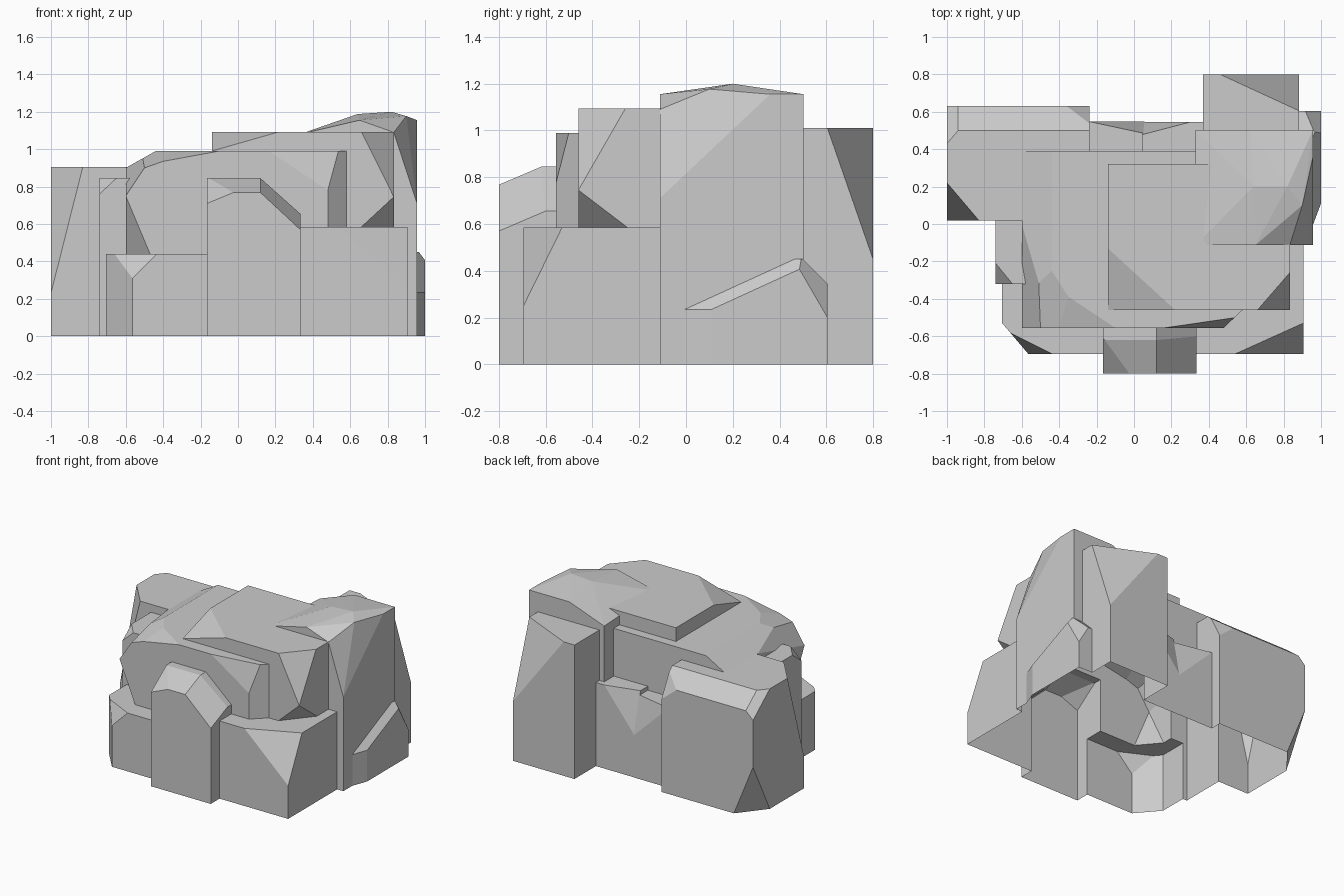
import bpy, bmesh
from mathutils import Vector

parts = []


def finish(name, bm):
    bmesh.ops.recalc_face_normals(bm, faces=bm.faces)
    me = bpy.data.meshes.new(name)
    bm.to_mesh(me)
    bm.free()
    ob = bpy.data.objects.new(name, me)
    bpy.context.collection.objects.link(ob)
    parts.append(ob)


def block(name, x, y, top, *cuts):
    """Box with planes (three points each) sliced off; runs below ground to be trimmed later."""
    bm = bmesh.new()
    z = (-0.1 - 0.011 * len(parts), top)
    for a in x:
        for b in y:
            for c in z:
                bm.verts.new((a, b, c))
    bmesh.ops.convex_hull(bm, input=bm.verts[:])
    mid = Vector((sum(x) / 2, sum(y) / 2, top / 2))
    for cut in cuts:
        p, q, r = map(Vector, cut)
        n = (q - p).cross(r - p).normalized()
        if n.dot(mid - p) > 0:
            n = -n
        bmesh.ops.bisect_plane(bm, geom=bm.verts[:] + bm.edges[:] + bm.faces[:],
                               plane_co=p, plane_no=n, clear_outer=True, dist=1e-5)
        bmesh.ops.holes_fill(bm, edges=[e for e in bm.edges if e.is_boundary], sides=0)
    finish(name, bm)


# Main body with faceted left shoulder and chamfered right corner
block("main_body", (-.6, .58), (-.555, .39), .99,
      ((-.1, -.555, .99), (-.35, -.39, .99), (-.4, -.555, .935)),
      ((-.35, -.39, .99), (-.44, -.25, .99), (-.5, -.555, .9)),
      ((-.44, 0, .99), (-.44, .3, .99), (-.6, 0, .9)),
      ((-.6, -.555, .75), (-.5, -.555, .9), (-.6, 0, .9)),
      ((-.6, -.555, .75), (-.47, -.555, .44), (-.6, -.4, .44)),
      ((.48, -.555, 0), (.58, -.46, 0), (.48, -.555, 1)),
      ((.165, -.555, .99), (.545, -.5, .99), (.48, -.555, .78)))

# Back left block
block("back_left_block", (-1, -.237), (.02, .63), .905,
      ((-1, .02, .23), (-.83, .02, .905), (-1, .22, .905)),
      ((-1, .5, .905), (0, .5, .905), (0, .63, .8)),
      ((-.94, .5, .905), (-1, .43, .905), (-.94, .63, .8)),
      ((-.84, .63, 0), (-1, .43, 0), (-1, .63, .39)),
      ((-.36, .63, .8), (-.237, .54, .87), (-.237, .63, .7)))

# Left side block
block("left_block", (-.74, -.3), (-.32, .12), .845,
      ((-.74, -.21, .845), (-.65, -.32, .845), (-.74, -.32, .76)))

# Front left and front right low blocks
block("front_left_block", (-.705, .1), (-.695, -.1), .44,
      ((-.705, -.53, 0), (-.565, -.695, 0), (-.565, -.695, 1)),
      ((-.655, -.585, .44), (-.435, -.695, .44), (-.565, -.695, .31)))
block("front_right_block", (.2, .905), (-.695, 0), .585,
      ((.54, -.695, .585), (.905, -.53, .585), (.905, -.695, .25)))

# Front centre bump
block("front_bump", (-.165, .333), (-.8, -.4), .845,
      ((-.165, -.8, .71), (-.02, -.8, .77), (-.165, -.615, .845)),
      ((0, -.8, .768), (.1, -.8, .768), (0, -.62, .845)),
      ((.12, -.8, .845), (.12, -.4, .845), (.333, -.4, .655)),
      ((.12, -.8, .768), (.333, -.8, .57), (.12, -.62, .845)))

# Upper slab block
block("upper_block", (-.14, .833), (-.46, .32), 1.093,
      ((-.14, -.46, .99), (.22, -.46, 1.093), (-.14, -.13, 1.093)),
      ((.66, -.46, 1.093), (.833, -.26, 1.093), (.833, -.46, .745)),
      ((.66, -.46, .585), (.833, -.25, .585), (.833, -.46, .745)))

# Low back blocks with notched corners
block("back_middle_left_block", (-.3, .055), (.2, .547), .6,
      ((-.237, .547, .6), (.05, .49, .58), (.05, .547, .32)))
block("back_middle_right_block", (.045, .5), (.21, .545), .63,
      ((.3, .545, .63), (.05, .49, .58), (.05, .545, .32)))

# Back right block
block("back_right_block", (.37, .883), (.3, .8), 1.01,
      ((.46, .8, 1.01), (.883, .605, 1.01), (.883, .8, .45)))

# Small right side block
block("right_block", (.6, 1), (-.1, .605), .45,
      ((.955, -.01, 0), (1, .11, 0), (1, .11, 1)),
      ((.955, -.01, .235), (1, .11, .235), (.955, .46, .45)),
      ((.9, .5, .45), (1, .5, .45), (1, .605, .345)),
      ((1, .46, .45), (.96, .5, .45), (1, .605, .2)))

# Tall tower with faceted roof
bm = bmesh.new()
for p in [(.33, -.112, -.25), (.957, -.112, -.25), (.33, .503, -.25), (.957, .503, -.25),
          (.33, -.112, 1.08), (.65, -.112, 1.155), (.833, -.112, 1.09), (.957, -.112, .71),
          (.957, .36, 1.155), (.957, .503, 1.155), (.9, .1, 1.177), (.64, .2, 1.188),
          (.82, .2, 1.2), (.33, .503, 1.05), (.62, .503, 1.155)]:
    bm.verts.new(p)
res = bmesh.ops.convex_hull(bm, input=bm.verts[:])
bmesh.ops.delete(bm, geom=[v for v in bm.verts if not v.link_faces], context='VERTS')
finish("tall_block", bm)

# Join all blocks into one shell
rock = parts[0]
rock.name = "rock_formation"
for ob in parts[1:]:
    m = rock.modifiers.new("join", 'BOOLEAN')
    m.operation = 'UNION'
    m.solver = 'EXACT'
    m.object = ob
bpy.context.view_layer.update()
dg = bpy.context.evaluated_depsgraph_get()
me = bpy.data.meshes.new_from_object(rock.evaluated_get(dg))
rock.modifiers.clear()
rock.data = me
for ob in parts[1:]:
    bpy.data.objects.remove(ob)

# Trim at ground level, leaving the underside open
bm = bmesh.new()
bm.from_mesh(me)
bmesh.ops.bisect_plane(bm, geom=bm.verts[:] + bm.edges[:] + bm.faces[:],
                       plane_co=(0, 0, 0), plane_no=(0, 0, -1), clear_outer=True)
bm.to_mesh(me)
bm.free()
